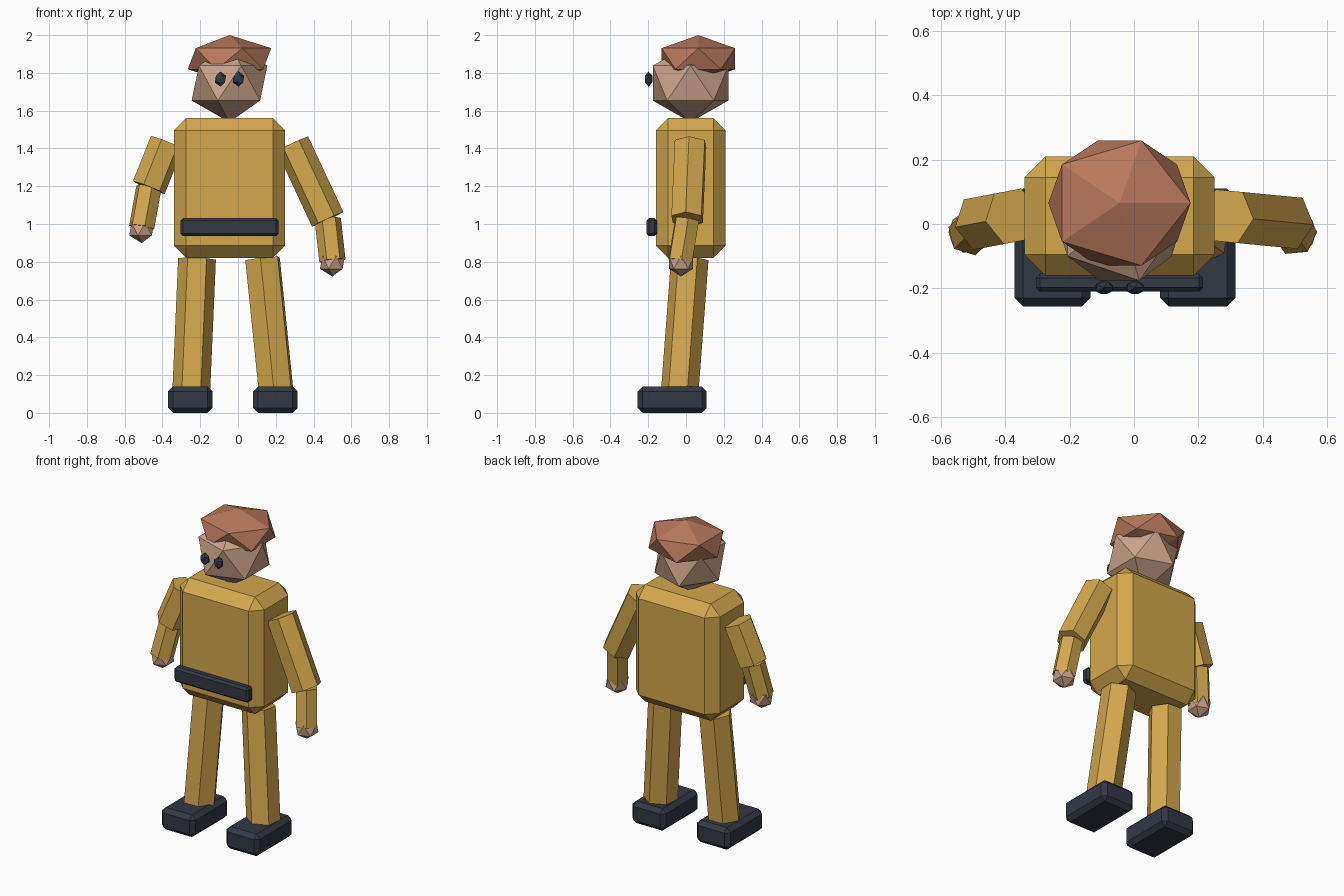
import bpy
from mathutils import Vector

default_cube = bpy.data.objects.get("Cube")
if default_cube:
    bpy.data.objects.remove(default_cube, do_unlink=True)


def make_material(name, rgb):
    mat = bpy.data.materials.new(name)
    mat.use_nodes = True
    color = (*rgb, 1.0)
    mat.diffuse_color = color
    bsdf = next(n for n in mat.node_tree.nodes if n.type == "BSDF_PRINCIPLED")
    bsdf.inputs["Base Color"].default_value = color
    bsdf.inputs["Roughness"].default_value = 0.8
    return mat


GOLD = make_material("golden cloth", (0.66, 0.39, 0.075))
SKIN = make_material("skin", (0.60, 0.37, 0.26))
HAIR = make_material("auburn hair", (0.48, 0.19, 0.107))
DARK = make_material("dark slate", (0.033, 0.04, 0.058))


def finish(name, mat):
    obj = bpy.context.object
    obj.name = name
    obj.data.name = name
    obj.data.materials.append(mat)
    return obj


def block(name, center, size, bevel, mat):
    """Box with a single flat chamfer."""
    bpy.ops.mesh.primitive_cube_add(size=1, location=center)
    obj = finish(name, mat)
    obj.scale = size
    bpy.ops.object.transform_apply(location=False, rotation=False, scale=True)
    mod = obj.modifiers.new("Chamfer", "BEVEL")
    mod.width = bevel
    mod.segments = 1
    mod.limit_method = "ANGLE"
    return obj


def ball(name, center, radii, mat):
    """Faceted twenty-sided ball."""
    bpy.ops.mesh.primitive_ico_sphere_add(subdivisions=1, radius=1, location=center)
    obj = finish(name, mat)
    obj.scale = radii
    bpy.ops.object.transform_apply(location=False, rotation=False, scale=True)
    return obj


def limb(name, start, end, radius, mat):
    """Six-sided prism between two joints."""
    a, b = Vector(start), Vector(end)
    d = b - a
    bpy.ops.mesh.primitive_cylinder_add(
        vertices=6, radius=radius, depth=d.length, location=(a + b) / 2,
        rotation=d.to_track_quat("Z", "Y").to_euler())
    return finish(name, mat)


# Body and belt
MID = -0.045
block("torso", (MID, 0.025, 1.19), (0.59, 0.37, 0.74), 0.065, GOLD)
block("belt", (MID, -0.182, 0.983), (0.52, 0.056, 0.095), 0.013, DARK)

# Head, hair and eyes
ball("head", (MID, 0.024, 1.746), (0.224, 0.235, 0.207), SKIN)
ball("hair", (MID, 0.065, 1.875), (0.247, 0.228, 0.125), HAIR)
for side, s in (("left", 1), ("right", -1)):
    ball(side + "_eye", (MID + s * 0.048, -0.198, 1.767), (0.033, 0.023, 0.04), DARK)

# Legs and shoes
for side, hip_x, foot_x in (("left", 0.13, 0.198), ("right", -0.217, -0.253)):
    limb(side + "_leg", (hip_x, 0.02, 0.815), (foot_x + 0.005, -0.034, 0.1), 0.1, GOLD)
    block(side + "_shoe", (foot_x, -0.073, 0.07), (0.235, 0.365, 0.14), 0.026, DARK)

# Arms and hands
arms = (
    ("left", (0.288, 0.024, 1.425), (0.475, 0.006, 1.025), (0.50, -0.03, 0.805)),
    ("right", (-0.377, 0.024, 1.432), (-0.472, 0.006, 1.193), (-0.51, -0.03, 0.982)),
)
for side, shoulder, elbow, wrist in arms:
    limb(side + "_upper_arm", shoulder, elbow, 0.092, GOLD)
    limb(side + "_forearm", elbow, wrist, 0.07, GOLD)
    ball(side + "_hand", (wrist[0], wrist[1] + 0.004, wrist[2] - 0.009), (0.074,) * 3, SKIN)
